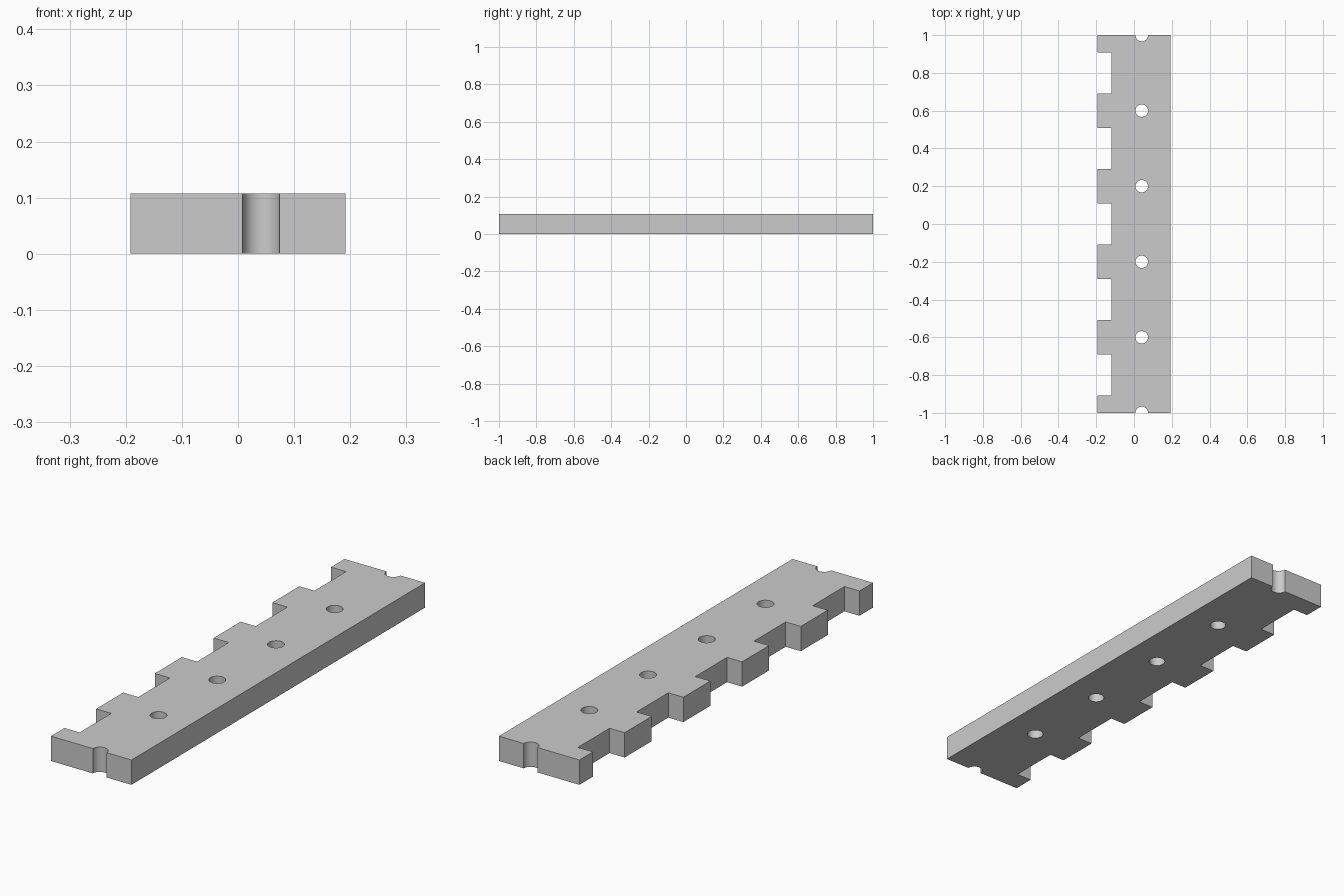
import bpy
import bmesh
import math
from mathutils import Matrix, Vector

if "Cube" in bpy.data.objects:
    bpy.data.objects.remove(bpy.data.objects["Cube"], do_unlink=True)

WIDTH, LENGTH, HEIGHT = 0.384, 2.0, 0.107
PITCH = 0.4
NOTCH_DEPTH, NOTCH_LENGTH = 0.072, 0.216
HOLE_X, HOLE_RADIUS = 0.041, 0.033

grey = bpy.data.materials.new("plain grey")
grey.use_nodes = True
colour = (0.6, 0.6, 0.6, 1)
grey.diffuse_color = colour
grey.node_tree.nodes["Principled BSDF"].inputs["Base Color"].default_value = colour


def add_box(bm, centre, size):
    matrix = Matrix.Translation(centre) @ Matrix.Diagonal((*size, 1))
    bmesh.ops.create_cube(bm, size=1, matrix=matrix)


def make_object(name, bm):
    mesh = bpy.data.meshes.new(name)
    bm.to_mesh(mesh)
    bm.free()
    obj = bpy.data.objects.new(name, mesh)
    bpy.context.collection.objects.link(obj)
    return obj


# Solid bar
bm = bmesh.new()
add_box(bm, (0, 0, HEIGHT / 2), (WIDTH, LENGTH, HEIGHT))
bar = make_object("notched_bar", bm)
bar.data.materials.append(grey)

# Cutters: edge notches, and bolt holes that halve at both ends
bm = bmesh.new()
for i in range(-2, 3):
    add_box(bm, (-WIDTH / 2, i * PITCH, HEIGHT / 2),
            (2 * NOTCH_DEPTH, NOTCH_LENGTH, 2 * HEIGHT))
for i in range(6):
    centre = Vector((HOLE_X, (i - 2.5) * PITCH, HEIGHT / 2))
    bmesh.ops.create_cone(bm, cap_ends=True, segments=48, radius1=HOLE_RADIUS,
                          radius2=HOLE_RADIUS, depth=2 * HEIGHT,
                          matrix=Matrix.Translation(centre))
cutter = make_object("bar_cutter", bm)
cutter.hide_render = True

# Cut the bar and drop the cutter
cut = bar.modifiers.new("cut", "BOOLEAN")
cut.operation = "DIFFERENCE"
cut.solver = "EXACT"
cut.object = cutter
bpy.ops.object.select_all(action="DESELECT")
bpy.context.view_layer.objects.active = bar
bar.select_set(True)
bpy.ops.object.modifier_apply(modifier=cut.name)
bpy.data.objects.remove(cutter, do_unlink=True)

# Smooth hole walls, sharp edges elsewhere
bpy.ops.object.shade_smooth_by_angle(angle=math.radians(30))
